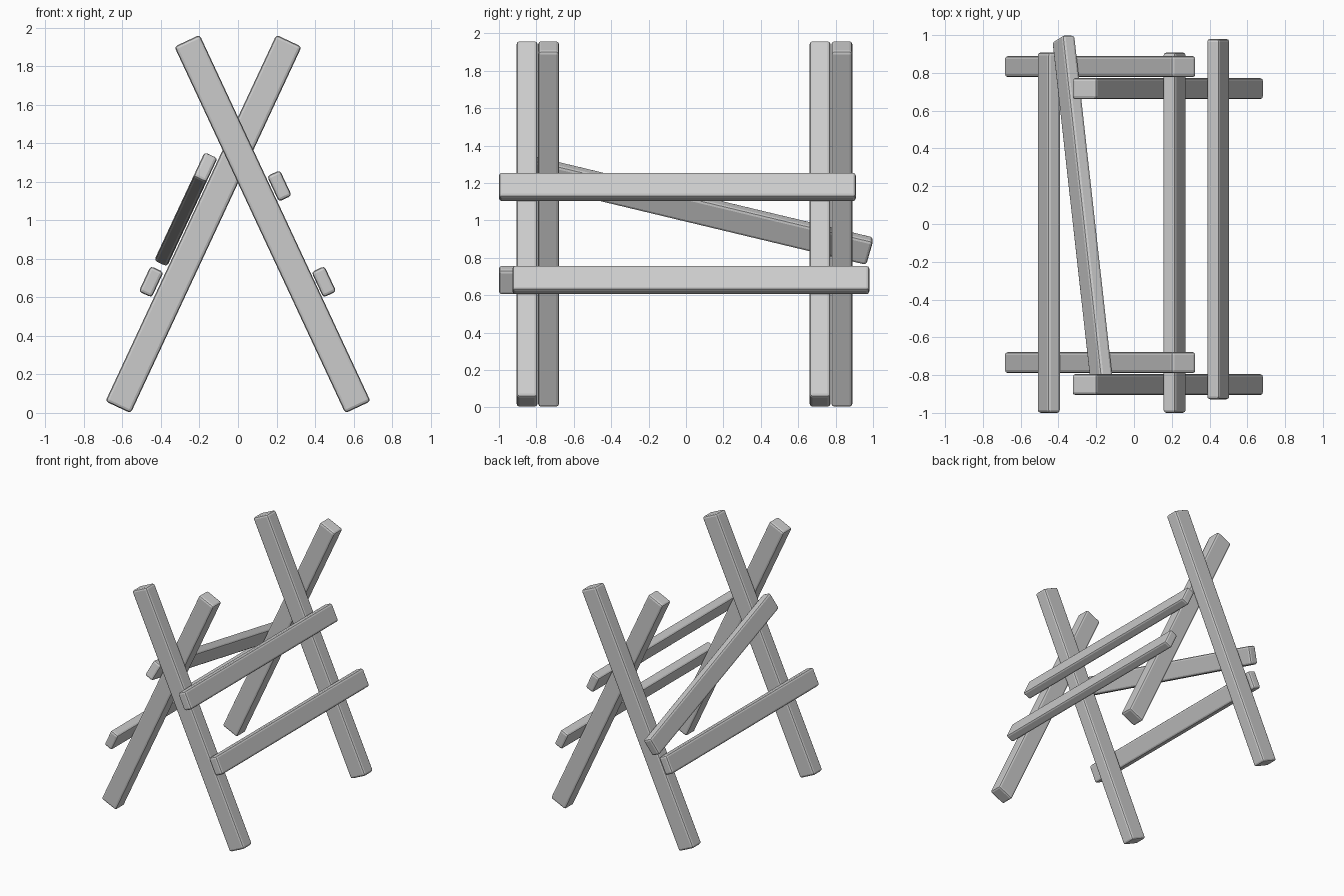
import bpy
from math import radians

if "Cube" in bpy.data.objects:
    bpy.data.objects.remove(bpy.data.objects["Cube"])

LEAN = 25


def plank(name, size, loc, lean, tilt=0):
    """Wooden beam with small chamfered edges, leaning about y, tilted in its own plane."""
    bpy.ops.mesh.primitive_cube_add(size=1)
    ob = bpy.context.object
    ob.name = name
    ob.scale = size
    bpy.ops.object.transform_apply(location=False, rotation=False, scale=True)
    ob.location = loc
    ob.rotation_euler = (radians(tilt), radians(lean), 0)
    bev = ob.modifiers.new("worn_edges", 'BEVEL')
    bev.width = 0.016
    bev.segments = 2
    return ob


# Two crossed pairs of legs
LEG = (0.145, 0.112, 2.1)
for end, y_right, y_left in (("front", -0.85, -0.734), ("back", 0.717, 0.833)):
    plank(end + "_leg_right_foot", LEG, (0.179, y_right, 0.981), -LEAN)
    plank(end + "_leg_left_foot", LEG, (-0.179, y_left, 0.981), LEAN)

# Rails fixed to the outer faces of the legs
RAIL = (0.074, 1.908, 0.146)
plank("right_upper_rail", RAIL, (0.215, -0.046, 1.179), -LEAN)
plank("right_lower_rail", RAIL, (0.446, 0.026, 0.681), -LEAN)
plank("left_lower_rail", RAIL, (-0.451, -0.046, 0.681), LEAN)

# Sloping brace on the left side
plank("left_diagonal_brace", RAIL, (-0.271, 0.06, 1.057), LEAN, -14.8)
